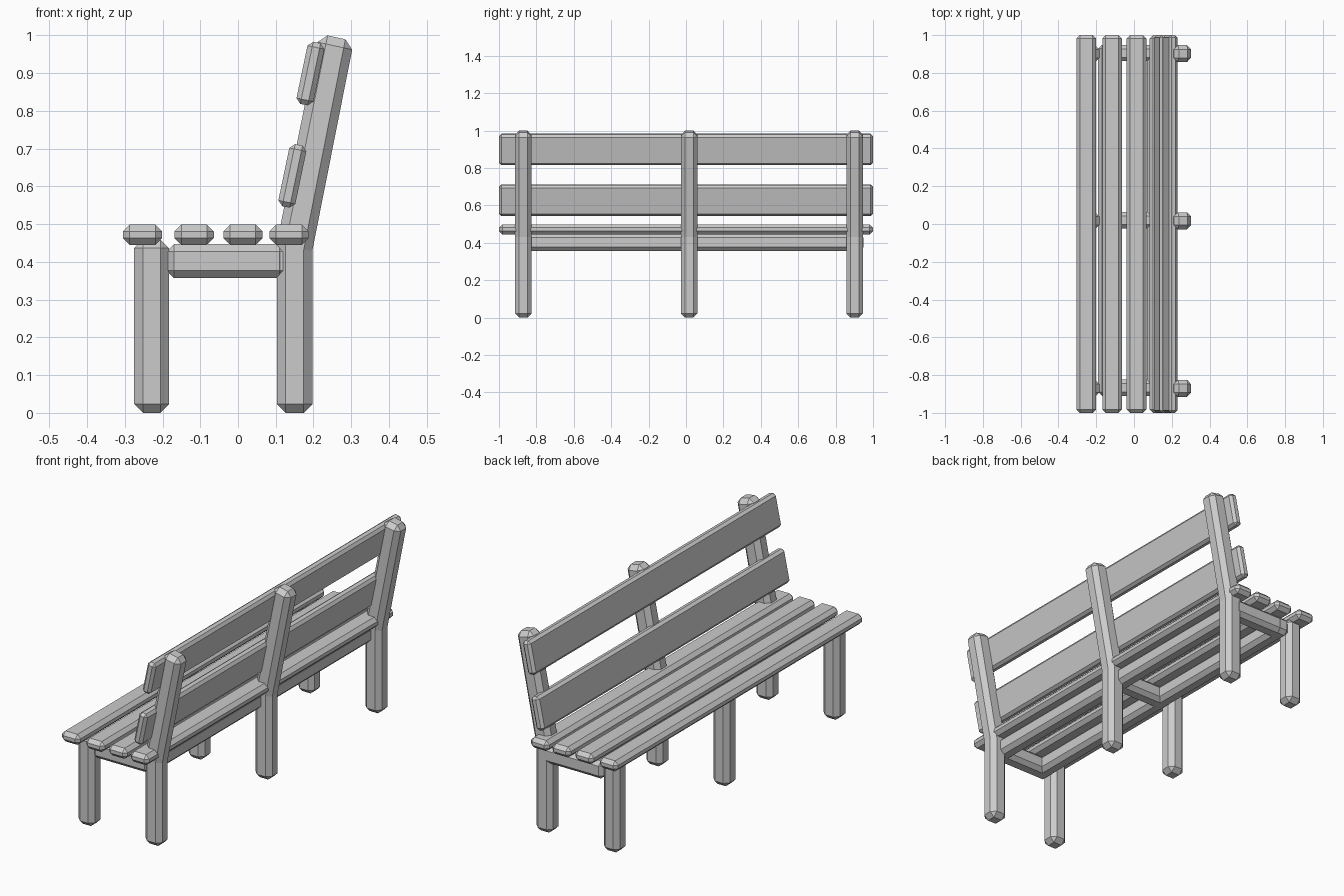
import bpy, bmesh, math

if "Cube" in bpy.data.objects:
    bpy.data.objects.remove(bpy.data.objects["Cube"])

STATIONS = (-0.87, 0.017, 0.902)
LEAN = math.radians(11.8)


def prism(name, profile_rows, y, width, bevel):
    """Chamfered bar: rows of (x, z) left/right pairs, given width along y."""
    bm = bmesh.new()
    rings = []
    for (xl, zl), (xr, zr) in profile_rows:
        rings.append([bm.verts.new((x, y + s * width / 2, z)) for x, z, s in
                      ((xl, zl, -1), (xr, zr, -1), (xr, zr, 1), (xl, zl, 1))])
    for a, b in zip(rings, rings[1:]):
        for i in range(4):
            j = (i + 1) % 4
            bm.faces.new((a[i], a[j], b[j], b[i]))
    bm.faces.new(rings[0][::-1])
    bm.faces.new(rings[-1])
    bm.normal_update()
    # Chamfer only the sharp edges, so a gentle bend stays crisp
    sharp = [e for e in bm.edges if e.calc_face_angle(0) > math.radians(40)]
    bmesh.ops.bevel(bm, geom=sharp, offset=bevel, segments=1, affect='EDGES')
    bmesh.ops.recalc_face_normals(bm, faces=bm.faces)
    mesh = bpy.data.meshes.new(name)
    bm.to_mesh(mesh)
    bm.free()
    obj = bpy.data.objects.new(name, mesh)
    bpy.context.collection.objects.link(obj)
    return obj


def box(name, x0, x1, z0, z1, y, width, bevel):
    return prism(name, [((x0, z0), (x1, z0)), ((x0, z1), (x1, z1))], y, width, bevel)


# Legs, bent back posts and cross beams at three stations
for y in STATIONS:
    box("front_leg", -0.275, -0.183, 0, 0.46, y, 0.09, 0.023)
    prism("back_post", [((0.103, 0), (0.197, 0)),
                        ((0.103, 0.45), (0.197, 0.43)),
                        ((0.215, 1.005), (0.307, 0.985))], y, 0.09, 0.023)
    box("cross_beam", -0.19, 0.13, 0.357, 0.447, y + 0.003, 0.085, 0.02)

# Long rails under the seat
y_mid, span = STATIONS[1], STATIONS[2] - STATIONS[0]
box("front_rail", -0.19, -0.11, 0.357, 0.447, y_mid + 0.003, span + 0.085, 0.02)
box("back_rail", 0.07, 0.15, 0.357, 0.447, y_mid + 0.003, span + 0.085, 0.02)

# Seat slats
for x in (-0.253, -0.116, 0.013, 0.135):
    box("seat_slat", x - 0.052, x + 0.052, 0.445, 0.499, 0, 2.0, 0.018)

# Leaning back slats
for x, z in ((0.144, 0.628), (0.192, 0.899)):
    slat = box("back_slat", -0.023, 0.023, -0.084, 0.084, 0, 2.0, 0.013)
    slat.rotation_euler.y = LEAN
    slat.location = (x, 0, z)
